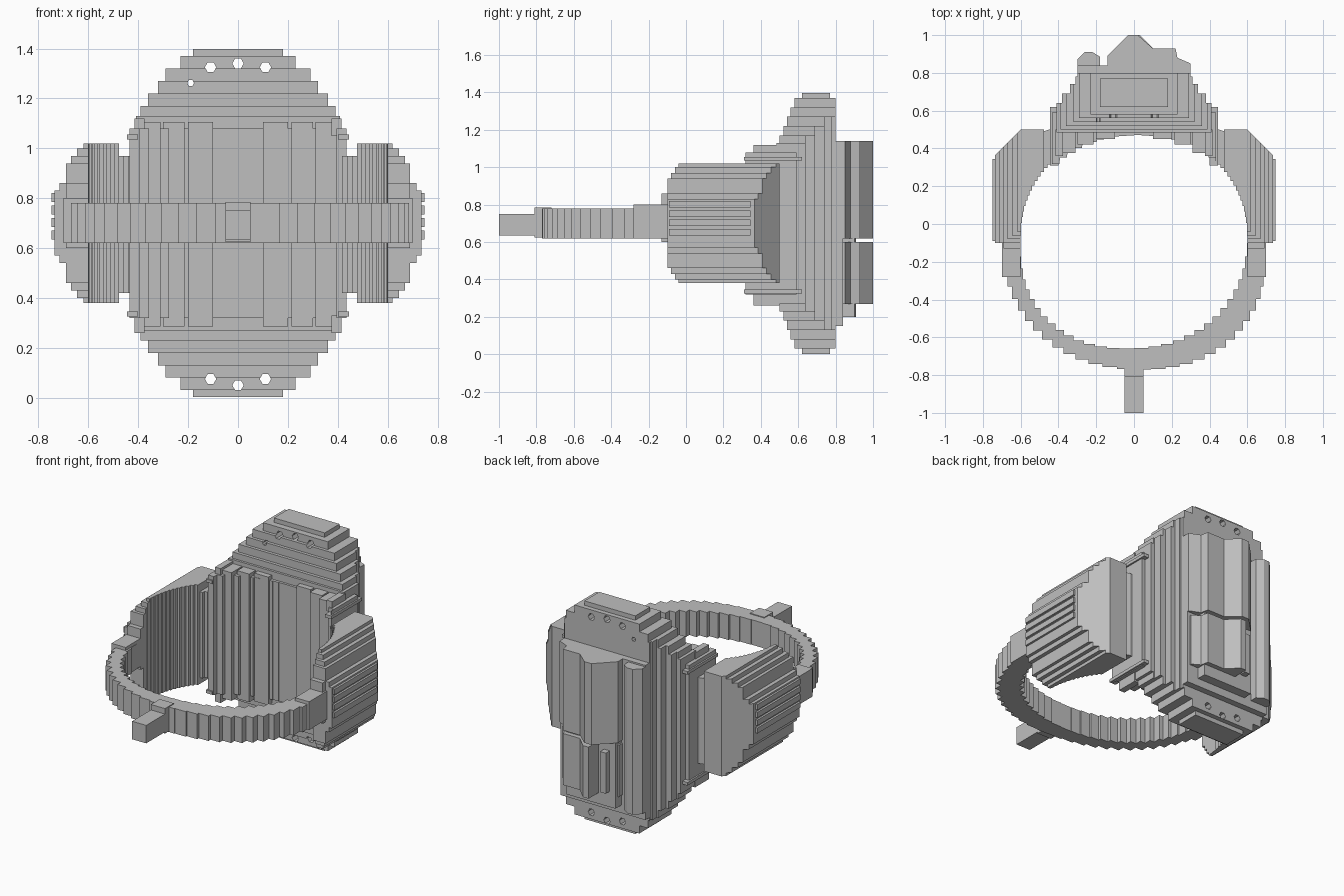
import bpy, bmesh, math

if "Cube" in bpy.data.objects:
    bpy.data.objects.remove(bpy.data.objects["Cube"])

grey = bpy.data.materials.new("metal_grey")
grey.diffuse_color = (0.52, 0.52, 0.52, 1)
grey.use_nodes = True
grey.node_tree.nodes["Principled BSDF"].inputs["Base Color"].default_value = grey.diffuse_color


def finish(name, bm):
    bmesh.ops.remove_doubles(bm, verts=bm.verts, dist=0.0005)
    bmesh.ops.recalc_face_normals(bm, faces=bm.faces)
    me = bpy.data.meshes.new(name)
    bm.to_mesh(me)
    bm.free()
    me.materials.append(grey)
    ob = bpy.data.objects.new(name, me)
    bpy.context.collection.objects.link(ob)
    return ob


def loft(name, rings):
    """Solid from a stack of (z, outline) rings with equal point counts."""
    bm = bmesh.new()
    loops = [[bm.verts.new((x, y, z)) for x, y in pts] for z, pts in rings]
    bm.faces.new(loops[0])
    bm.faces.new(loops[-1])
    n = len(loops[0])
    for a, b in zip(loops, loops[1:]):
        for i in range(n):
            j = (i + 1) % n
            bm.faces.new((a[i], a[j], b[j], b[i]))
    return finish(name, bm)


def prism(name, pts, z0, z1):
    return loft(name, [(z0, pts), (z1, pts)])


def box(name, x0, x1, y0, y1, z0, z1):
    return prism(name, [(x0, y0), (x1, y0), (x1, y1), (x0, y1)], z0, z1)


def stair(pts):
    """Turn a smooth path into small square steps."""
    out = [pts[0]]
    for p, q in zip(pts, pts[1:]):
        out += [(q[0], p[1]), q]
    return out


P = 2.2  # slightly squared finger opening


def arc(rx, ry, a0, a1, n):
    pts = []
    for i in range(n + 1):
        a = a0 + (a1 - a0) * i / n
        c, s = math.cos(a), math.sin(a)
        pts.append((math.copysign(abs(c) ** (2 / P), c) * rx,
                    -0.1 + math.copysign(abs(s) ** (2 / P), s) * ry))
    return pts


def bore(x):
    return -0.1 + 0.57 * max(0, 1 - (abs(x) / 0.6) ** P) ** (1 / P)


def mirrored_rings(layers, outline):
    """Layers run from the middle height outward: (half height, *shape)."""
    up, h0 = [], 0
    for h, *shape in layers:
        pts = outline(*shape)
        up += [(h0, pts), (h, pts)]
        h0 = h
    return [(0.7 - h, p) for h, p in reversed(up[1:])] + [(0.7 + h, p) for h, p in up[1:]]


# Band around the finger, with raised ends and a tab
band = stair(arc(0.70, 0.67, math.pi, 2 * math.pi, 30))
band += stair(arc(0.60, 0.56, 2 * math.pi, math.pi, 30))
prism("band", band, 0.62, 0.78)
box("tab", -0.05, 0.05, -1.0, -0.74, 0.635, 0.75)
box("tab_base", -0.05, 0.05, -0.81, -0.72, 0.625, 0.785)

# Head: stepped oval block hollowed by the finger opening
PLAN = [(0.45, 0.46), (0.53, 0.45), (0.59, 0.44), (0.64, 0.41),
        (0.69, 0.38), (0.74, 0.34), (0.78, 0.31), (0.80, 0.30)]


def head_outline(w, f, b):
    n = 22
    front = []
    for i in range(n + 1):
        x = -w + 2 * w * i / n
        front.append((x, max(bore(x), f)))
    side = [(min(w, pw), min(max(y, f), b)) for y, pw in PLAN]
    right = stair([(x, y) for x, y in side])
    left = [(-x, y) for x, y in reversed(right)]
    return stair(front) + right + left


HEAD = [(0.38, 0.435, 0.0, 0.8), (0.43, 0.41, 0.485, 0.8), (0.47, 0.39, 0.50, 0.8),
        (0.52, 0.36, 0.52, 0.8), (0.57, 0.32, 0.54, 0.8), (0.62, 0.29, 0.56, 0.8),
        (0.67, 0.23, 0.58, 0.8), (0.698, 0.18, 0.62, 0.77)]
head = loft("head", mirrored_rings(HEAD, head_outline))

# Small holes through the top and bottom of the head
cut = bmesh.new()
for x, z in [(0, 1.34), (-0.11, 1.325), (0.11, 1.325), (-0.19, 1.262),
             (0, 0.05), (-0.11, 0.075), (0.11, 0.075)]:
    r = 0.014 if x == -0.19 else 0.023
    ends = [[cut.verts.new((x + r * math.cos(k * math.pi / 3), y, z + r * math.sin(k * math.pi / 3)))
             for k in range(6)] for y in (0.4, 0.9)]
    for e in ends:
        cut.faces.new(e)
    for k in range(6):
        m = (k + 1) % 6
        cut.faces.new((ends[0][k], ends[0][m], ends[1][m], ends[1][k]))
cutter = finish("hole_cutter", cut)
cutter.hide_render = True
mod = head.modifiers.new("holes", 'BOOLEAN')
mod.operation = 'DIFFERENCE'
mod.solver = 'EXACT'
mod.object = cutter
deps = bpy.context.evaluated_depsgraph_get()
holed = bpy.data.meshes.new_from_object(head.evaluated_get(deps))
head.modifiers.clear()
if len(holed.polygons) > len(head.data.polygons) * 0.7 and head.dimensions.z > 1.3:
    head.data = holed
bpy.data.objects.remove(cutter)

# Shoulders, inner wall panels and side details, mirrored left and right
SHOULDER = [(0.13, 0.735, -0.10), (0.16, 0.715, -0.10), (0.24, 0.69, -0.10),
            (0.27, 0.67, -0.08), (0.30, 0.645, -0.06), (0.32, 0.62, -0.04)]
inner = [p for p in arc(0.60, 0.57, math.pi / 2, 0, 30) if p[0] > 0.40]

for s, tag in ((-1, "left"), (1, "right")):
    def shoulder_outline(X, ymin):
        wall = [(x, max(y, ymin)) for x, y in stair([p for p in inner if p[0] > 0.47])]
        pts = wall + [(0.60, ymin), (X, ymin), (X, 1.1 - X), (0.60, 0.50), (wall[0][0], 0.50)]
        return [(s * x, y) for x, y in pts]

    loft(tag + "_shoulder", mirrored_rings(SHOULDER, shoulder_outline))
    web = stair([p for p in inner if p[0] < 0.52])
    web += [(web[-1][0], 0.48), (0.45, 0.50), (web[0][0], 0.50)]
    prism(tag + "_web", [(s * x, y) for x, y in web], 0.42, 0.97)
    for z in (0.635, 0.685, 0.735, 0.785):
        box(tag + "_shoulder_rib", s * 0.72, s * 0.748, -0.09, 0.345, z, z + 0.035)
    box(tag + "_band_end", s * 0.60, s * 0.70, -0.28, -0.08, 0.62, 0.80)
    box(tag + "_shoulder_foot", s * 0.60, s * 0.69, -0.13, -0.05, 0.60, 0.86)
    for x0, x1 in ((0.10, 0.20), (0.215, 0.30), (0.31, 0.385)):
        box(tag + "_wall_panel", s * x0, s * x1, bore((x0 + x1) / 2) - 0.008, 0.52, 0.285, 1.105)
    for m in (-1, 1):
        za, zb = sorted((0.69 + m * 0.345, 0.69 + m * 0.365))
        box(tag + "_blade", s * 0.40, s * 0.445, 0.31, 0.62, za, zb)
        za, zb = sorted((0.69 + m * 0.36, 0.69 + m * 0.43))
        box(tag + "_nub", s * 0.375, s * 0.415, 0.36, 0.50, za, zb)

# Raised relief on the back of the head
box("relief_plate", -0.30, 0.30, 0.78, 0.84, 0.15, 1.14)
prism("relief_side_ridge", [(-0.30, 0.80), (-0.18, 0.80), (-0.18, 0.885), (-0.22, 0.91),
                            (-0.26, 0.91), (-0.30, 0.87)], 0.20, 1.13)
prism("relief_main_upper", [(-0.14, 0.80), (0.30, 0.80), (0.30, 0.85), (0.23, 0.88), (0.22, 0.93),
                            (0.10, 0.93), (0.02, 1.0), (-0.03, 1.0), (-0.14, 0.89)], 0.62, 1.14)
prism("relief_main_lower", [(-0.14, 0.80), (0.28, 0.80), (0.28, 0.85), (0.23, 0.88), (0.22, 0.93),
                            (0.10, 0.93), (0.03, 1.0), (-0.01, 1.0), (-0.01, 0.88), (-0.14, 0.88)],
      0.27, 0.60)
box("relief_notch_core", -0.13, 0.22, 0.80, 0.90, 0.20, 0.63)
box("relief_stick", -0.09, -0.05, 0.85, 0.94, 0.30, 0.56)
